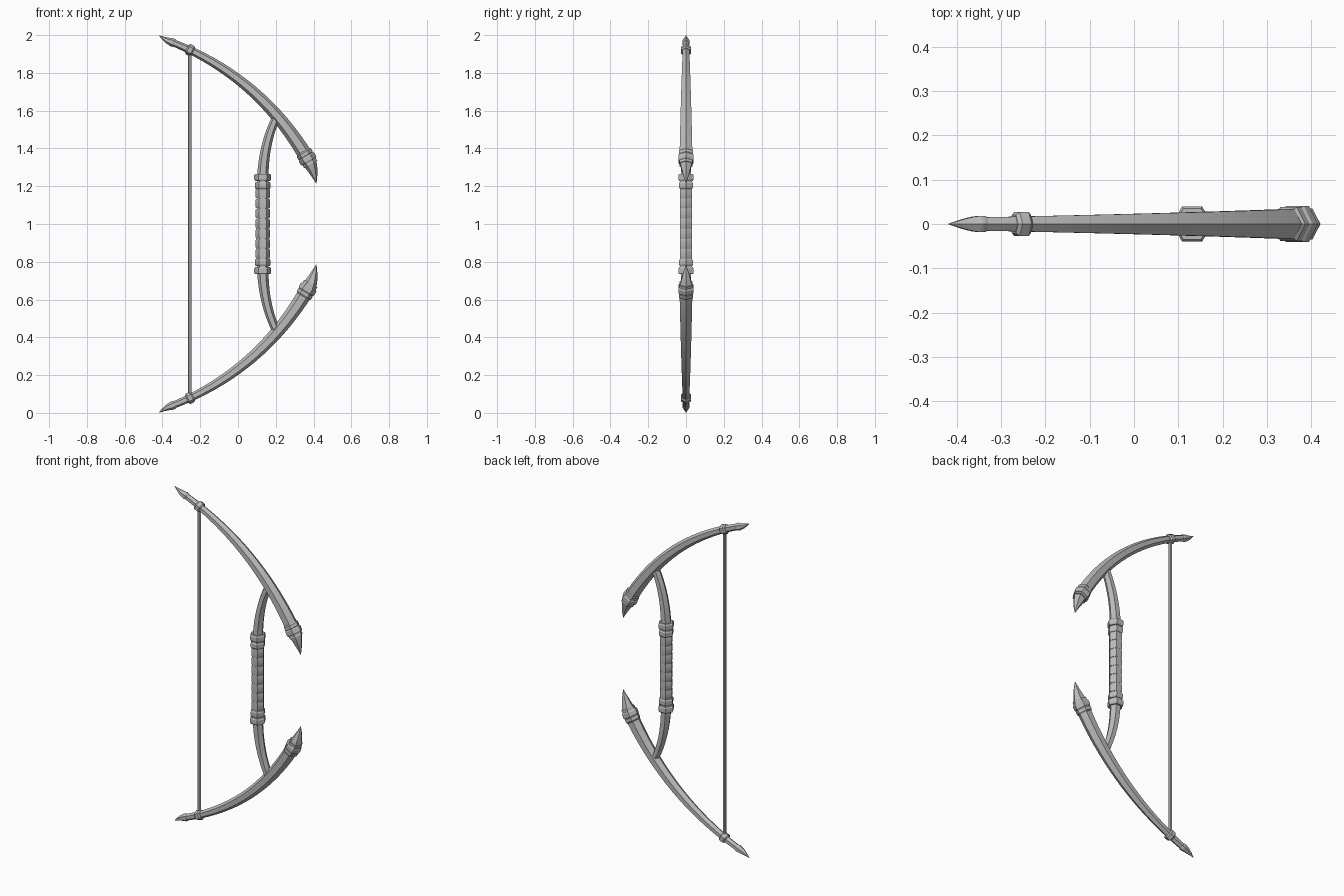
import bpy, bmesh, math
from mathutils import Vector

cube = bpy.data.objects.get("Cube")
if cube:
    bpy.data.objects.remove(cube)

grey = bpy.data.materials.new("plain grey")
grey.use_nodes = True
grey.diffuse_color = (0.5, 0.5, 0.5, 1)
grey.node_tree.nodes["Principled BSDF"].inputs["Base Color"].default_value = (0.5, 0.5, 0.5, 1)


def bezier(a, b, c):
    """Quadratic curve in the x-z plane as a function of t."""
    a, b, c = Vector(a), Vector(b), Vector(c)
    return lambda t: a * (1 - t) ** 2 + b * 2 * t * (1 - t) + c * t * t


def sweep(name, curve, stations, flip=False, sides=6):
    """Sweep a ridged polygon along a curve; stations are (t, depth radius, y half width)."""
    bm = bmesh.new()
    rings = []
    for t, rn, ry in stations:
        p = curve(t)
        d = (curve(t + 0.01) - curve(t - 0.01)).normalized()
        ring = []
        for k in range(sides):
            a = math.tau * k / sides
            n = rn * math.cos(a)
            x, z = p.x - d.y * n, p.y + d.x * n
            y = ry * math.sin(a) / math.sin(math.pi / 3)
            ring.append(bm.verts.new((x, y, 2 - z if flip else z)))
        rings.append(ring)
    for r, s in zip(rings, rings[1:]):
        for k in range(sides):
            j = (k + 1) % sides
            bm.faces.new((r[k], r[j], s[j], s[k]))
    bm.faces.new(rings[0])
    bm.faces.new(rings[-1])
    bmesh.ops.remove_doubles(bm, verts=bm.verts, dist=0.0004)
    bmesh.ops.recalc_face_normals(bm, faces=bm.faces)
    me = bpy.data.meshes.new(name)
    bm.to_mesh(me)
    bm.free()
    me.materials.append(grey)
    me.shade_smooth()
    me.set_sharp_from_angle(angle=math.radians(30))
    ob = bpy.data.objects.new(name, me)
    bpy.context.collection.objects.link(ob)
    return ob


def taper(n, r0, r1, power=1.0, t0=0.0, t1=1.0):
    """Evenly spaced stations with (depth, width) blending from r0 to r1."""
    out = []
    for i in range(n + 1):
        f = i / n
        g = f ** power
        out.append((t0 + (t1 - t0) * f, r0[0] + (r1[0] - r0[0]) * g, r0[1] + (r1[1] - r0[1]) * g))
    return out


def band(name, curve, t0, t1, rn, ry, flip=False, soft=0.88):
    """Chamfered ring around a curve."""
    e = (t1 - t0) * 0.2
    sweep(name, curve, [(t0, rn * soft, ry * soft), (t0 + e, rn, ry),
                        (t1 - e, rn, ry), (t1, rn * soft, ry * soft)], flip)


limb = bezier((-0.365, 1.968), (0.128, 1.779), (0.385, 1.315))
claw = bezier((0.366, 1.352), (0.398, 1.295), (0.415, 1.212))
point = bezier((-0.352, 1.963), (-0.385, 1.974), (-0.42, 2.0))
arm = bezier((0.131, 1.22), (0.131, 1.42), (0.207, 1.575))
grip = lambda t: Vector((0.131, t))

for side, flip in (("upper", False), ("lower", True)):
    # Curved limb with its claw and pointed end
    sweep(side + "_limb", limb, taper(20, (0.018, 0.0145), (0.040, 0.035)), flip)
    sweep(side + "_claw", claw, taper(10, (0.042, 0.036), (0, 0), 1.5), flip)
    sweep(side + "_end_point", point, taper(6, (0.021, 0.018), (0, 0), 1.3), flip)
    # Rings around the limb
    band(side + "_end_collar", limb, 0.008, 0.03, 0.022, 0.0185, flip)
    band(side + "_string_ring", limb, 0.098, 0.134, 0.030, 0.027, flip, 0.75)
    band(side + "_claw_collar_inner", limb, 0.925, 0.955, 0.044, 0.038, flip)
    band(side + "_claw_collar_outer", limb, 0.95, 0.985, 0.047, 0.041, flip)
    # Arm joining the grip to the limb
    sweep(side + "_arm", arm, taper(12, (0.031, 0.028), (0.021, 0.021)), flip)
    # Collars at the end of the grip
    band(side + "_grip_collar_outer", grip, 1.228, 1.266, 0.045, 0.040, flip)
    band(side + "_grip_collar_inner", grip, 1.186, 1.222, 0.042, 0.037, flip)

# Straight grip core with overlapping wraps
sweep("grip_core", grip, taper(1, (0.031, 0.031), (0.031, 0.031), 1, 0.77, 1.23))
wraps = 7
step = 0.372 / wraps
for i in range(wraps):
    z = 0.814 + i * step
    sweep("grip_wrap", grip, [(z + 0.004, 0.035, 0.0315), (z + 0.01, 0.038, 0.032),
                              (z + step - 0.006, 0.038, 0.032), (z + step, 0.035, 0.0315)])

# Taut string between the limb rings
sweep("string", lambda t: Vector((-0.255, t)),
      taper(1, (0.010, 0.0087), (0.010, 0.0087), 1, 0.085, 1.915))
